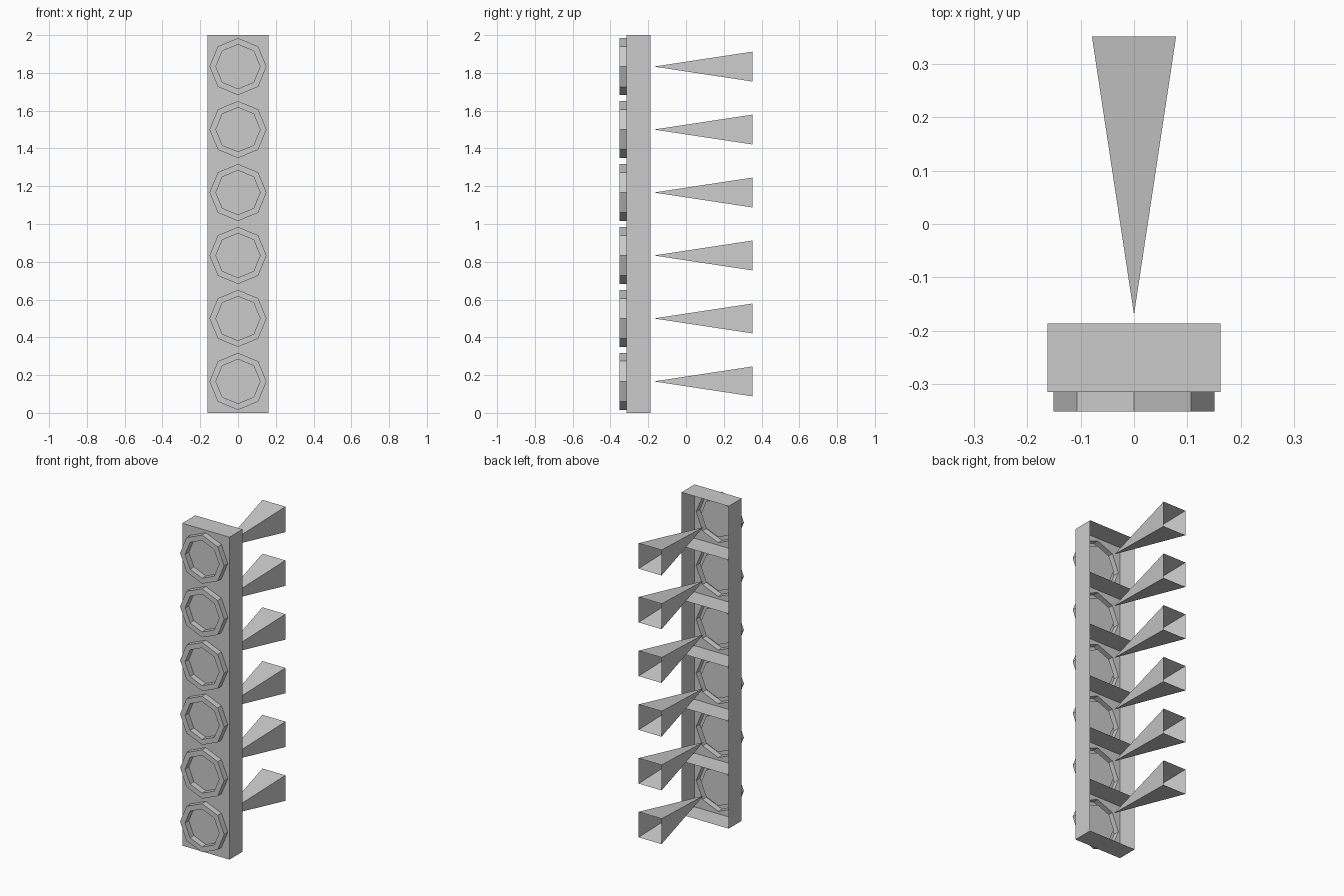
import bpy, bmesh, math

if "Cube" in bpy.data.objects:
    bpy.data.objects.remove(bpy.data.objects["Cube"])

CELLS = 6
CELL_H = 2.0 / CELLS
HALF_X, HALF_Z = 0.162, CELL_H / 2
BACK, PANEL, RIM = -0.187, -0.315, -0.352


def finish(name, bm):
    mesh = bpy.data.meshes.new(name)
    bm.to_mesh(mesh)
    bm.free()
    obj = bpy.data.objects.new(name, mesh)
    bpy.context.collection.objects.link(obj)
    return obj


def octagon(r):
    return [(r * math.cos(i * math.pi / 4), r * math.sin(i * math.pi / 4)) for i in range(8)]


def rectangle():
    # eight points: edge middles and corners, matching the octagon points
    return [(HALF_X * round(math.cos(i * math.pi / 4)),
             HALF_Z * round(math.sin(i * math.pi / 4))) if i % 2 == 0 else
            (math.copysign(HALF_X, math.cos(i * math.pi / 4)),
             math.copysign(HALF_Z, math.sin(i * math.pi / 4))) for i in range(8)]


# Open-backed housing with shelves and a raised octagonal rim around each lens
housing = bmesh.new()
profile = [(rectangle(), BACK), (rectangle(), PANEL), (octagon(0.151), PANEL),
           (octagon(0.151), RIM), (octagon(0.117), RIM), (octagon(0.117), PANEL)]
for k in range(CELLS):
    zc = HALF_Z + k * CELL_H
    loops = [[housing.verts.new((x, y, zc + z)) for x, z in pts] for pts, y in profile]
    for n, (a, b) in enumerate(zip(loops, loops[1:])):
        for i in range(8):
            if n == 0 and k > 0 and i in (5, 6):
                continue  # shelf already made by the cell below
            j = (i + 1) % 8
            housing.faces.new((a[i], b[i], b[j], a[j]))
    housing.faces.new(loops[-1])
bmesh.ops.remove_doubles(housing, verts=housing.verts, dist=0.0005)
# join the flat split faces
bmesh.ops.dissolve_limit(housing, angle_limit=0.01, verts=housing.verts, edges=housing.edges)
bmesh.ops.recalc_face_normals(housing, faces=housing.faces)
finish("housing", housing)

# Hollow four-sided horns, open at the back
for k in range(CELLS):
    zc = HALF_Z + k * CELL_H
    horn = bmesh.new()
    tip = horn.verts.new((0, -0.17, zc))
    mouth = [horn.verts.new((sx * 0.079, 0.352, zc + sz * 0.079))
             for sx, sz in ((1, 1), (-1, 1), (-1, -1), (1, -1))]
    for i in range(4):
        horn.faces.new((tip, mouth[(i + 1) % 4], mouth[i]))
    bmesh.ops.recalc_face_normals(horn, faces=horn.faces)
    finish(f"horn_{k + 1}", horn)
